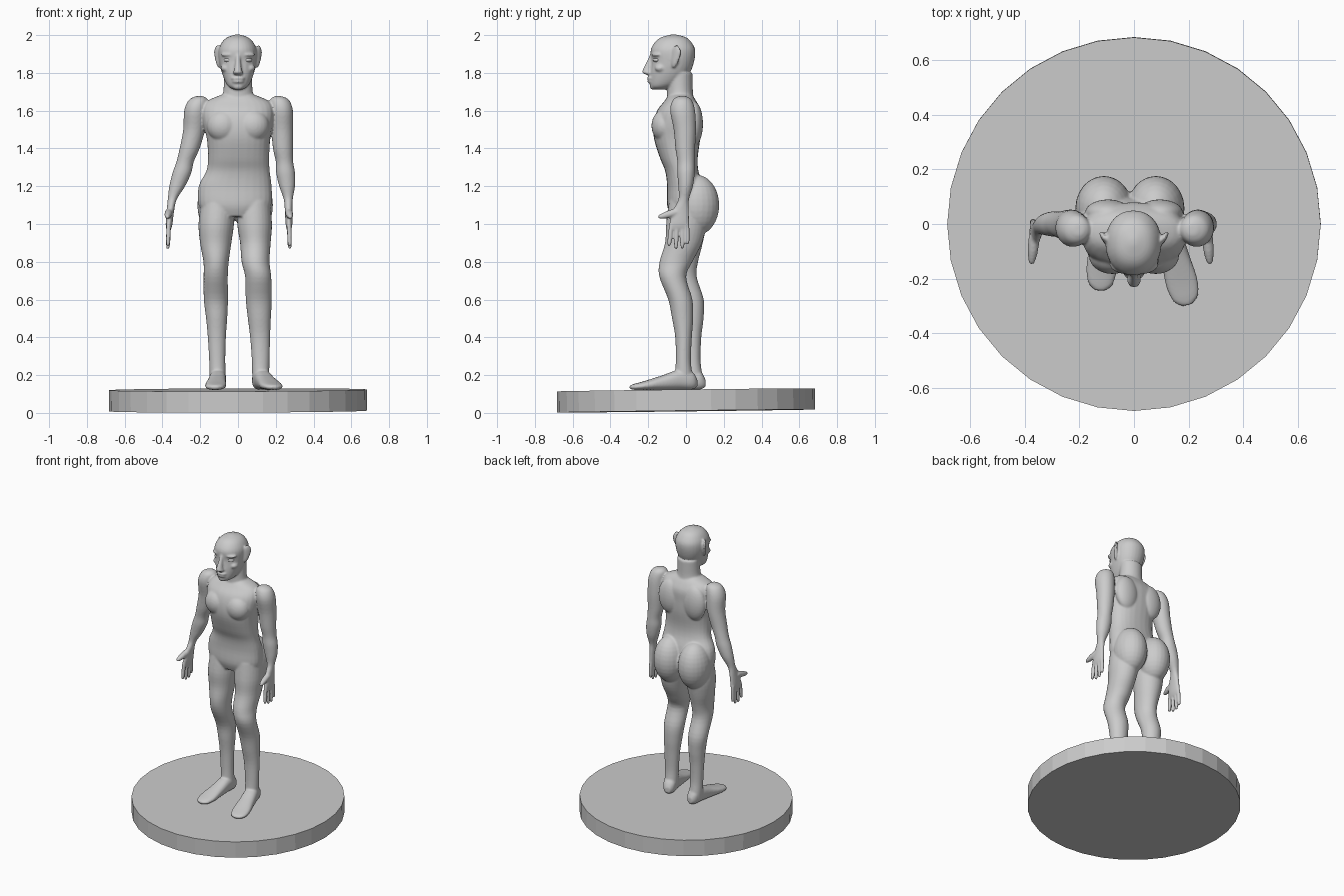
import bpy, bmesh, math
from mathutils import Vector, Matrix

bm = bmesh.new()          # all flesh volumes, fused later by a voxel remesh


def spline(rings, steps=4):
    """Catmull-Rom interpolation through ring parameters."""
    pts = [Vector(r) for r in rings]
    out = []
    for i in range(len(pts) - 1):
        a, b, c, d = pts[max(i - 1, 0)], pts[i], pts[i + 1], pts[min(i + 2, len(pts) - 1)]
        for k in range(steps):
            t = k / steps
            out.append(0.5 * (2 * b + (c - a) * t + (2 * a - 5 * b + 4 * c - d) * t * t
                              + (3 * b - a - 3 * c + d) * t ** 3))
    return out + [pts[-1]]


def loft(rings, mat=Matrix(), power=2.0, n=28):
    """Closed tube through rings (cx, cy, z, rx, ry); power > 2 squares the section."""
    loops = []
    for cx, cy, z, rx, ry in spline(rings):
        loop = []
        for i in range(n):
            c, s = math.cos(2 * math.pi * i / n), math.sin(2 * math.pi * i / n)
            x = math.copysign(abs(c) ** (2 / power), c) * max(rx, .003)
            y = math.copysign(abs(s) ** (2 / power), s) * max(ry, .003)
            loop.append(bm.verts.new(mat @ Vector((cx + x, cy + y, z))))
        loops.append(loop)
    for a, b in zip(loops, loops[1:]):
        for i in range(n):
            j = (i + 1) % n
            bm.faces.new((a[i], a[j], b[j], b[i]))
    bm.faces.new(loops[0][::-1])
    bm.faces.new(loops[-1])


def ball(center, radii, rz=0.0):
    mat = Matrix.Translation(center) @ Matrix.Rotation(rz, 4, 'Z') @ Matrix.Diagonal((*radii, 1))
    bmesh.ops.create_uvsphere(bm, u_segments=24, v_segments=16, radius=1, matrix=mat)


def finger(p, q, r0, r1):
    p, q = Vector(p), Vector(q)
    d = q - p
    L = d.length
    mat = Matrix.Translation(p) @ d.to_track_quat('Z', 'Y').to_matrix().to_4x4()
    loft([(0, 0, 0, r0, r0), (0, 0, L * .5, r0, r0), (0, 0, L * .9, r1, r1),
          (0, 0, L, r1 * .4, r1 * .4)], mat, n=12)


# torso
loft([(-.016, 0, 1.04, .15, .08), (-.016, 0, 1.10, .193, .10), (-.015, -.005, 1.20, .193, .095),
      (0, -.022, 1.28, .168, .088), (.003, -.038, 1.35, .162, .10), (.003, -.047, 1.45, .168, .122),
      (0, -.047, 1.53, .185, .125), (0, -.038, 1.60, .19, .115), (0, -.03, 1.65, .165, .085),
      (0, -.03, 1.685, .085, .06)], power=2.3)
for s in (-1, 1):
    ball((s * .08, -.115, 1.52), (.085, .068, .085))             # chest muscle
    ball((s * .095, .04, 1.53), (.085, .05, .12))                # shoulder blade
    ball((s * .095 - .015, .056, 1.10), (.105, .12, .16))        # buttock

# neck and head
loft([(0, -.03, 1.60, .11, .07), (0, -.03, 1.66, .09, .07), (0, -.032, 1.71, .077, .068),
      (0, -.03, 1.80, .075, .065)])
loft([(0, -.135, 1.712, .025, .035), (0, -.13, 1.725, .048, .058), (0, -.11, 1.75, .066, .082),
      (0, -.085, 1.80, .085, .105), (-.002, -.07, 1.86, .099, .113), (-.002, -.069, 1.92, .101, .118),
      (-.002, -.068, 1.962, .083, .097), (-.002, -.066, 1.988, .055, .066),
      (-.002, -.065, 2.003, .012, .014)], power=2.15)

# face: nose, lips, chin, brows, ears
loft([(0, -.178, 1.90, .012, .012), (0, -.19, 1.86, .014, .018), (0, -.203, 1.815, .021, .027),
      (0, -.203, 1.80, .027, .028), (0, -.19, 1.788, .018, .014)], n=16)
ball((0, -.185, 1.772), (.038, .022, .009))
ball((0, -.183, 1.754), (.034, .022, .009))
ball((0, -.172, 1.728), (.03, .02, .018))
for s in (-1, 1):
    ball((s * .052, -.158, 1.896), (.04, .022, .011), -s * -.35)
    ball((s * .066, -.135, 1.825), (.025, .03, .02))
    ear = Matrix.Translation((s * .106, -.055, 0)) @ Matrix.Rotation(-s * .6, 4, 'Z')
    loft([(0, -.012, 1.828, .006, .008), (0, -.008, 1.85, .011, .02), (0, 0, 1.89, .011, .03),
          (0, .004, 1.92, .010, .028), (0, .006, 1.945, .006, .01)], ear, n=16)

# arms and hands: shared profile (y, z, rx, ry), separate x path for each pose
arm = [(-.02, 1.677, .018, .02), (-.02, 1.657, .05, .05), (-.018, 1.60, .061, .066),
       (-.006, 1.50, .058, .059), (-.004, 1.40, .053, .052), (0, 1.33, .046, .046),
       (0, 1.27, .05, .046), (-.002, 1.20, .042, .039), (-.012, 1.13, .024, .028),
       (-.028, 1.07, .020, .044), (-.036, 1.00, .018, .053), (-.036, .97, .012, .046)]
right_x = [.213, .22, .23, .234, .238, .246, .252, .26, .266, .268, .27, .27]
left_x = [-.203, -.21, -.224, -.232, -.256, -.28, -.297, -.322, -.348, -.358, -.365, -.367]
for xs in (right_x, left_x):
    loft([(x, *r) for x, r in zip(xs, arm)])
    s, hx = math.copysign(1, xs[0]), xs[-1]
    for y0, y1, z1 in ((-.077, -.09, .882), (-.049, -.053, .866), (-.02, -.02, .868), (.005, .008, .89)):
        finger((hx, y0, 1.0), (hx + s * .004, y1, z1), .0125, .0105)
    finger((hx - s * .002, -.045, 1.065), (hx + s * .008, -.148, 1.035), .02, .012)

# legs
right_leg = [(.085, .0, 1.12, .085, .09), (.088, 0, 1.0, .092, .105), (.092, -.013, .90, .081, .098),
             (.093, -.053, .80, .074, .087), (.107, -.07, .72, .069, .071), (.11, -.03, .60, .069, .064),
             (.113, -.018, .50, .061, .056), (.117, -.013, .40, .053, .044),
             (.12, -.014, .28, .047, .040), (.12, -.012, .20, .045, .046), (.12, -.01, .15, .04, .045)]
left_leg = [(-.105, 0, 1.12, .09, .09), (-.115, 0, 1.0, .094, .105), (-.118, -.006, .90, .083, .095),
            (-.116, -.022, .80, .067, .086), (-.118, -.017, .72, .064, .074), (-.117, .03, .60, .064, .064),
            (-.113, .037, .50, .056, .056), (-.112, .037, .40, .048, .044),
            (-.11, .037, .28, .043, .040), (-.108, .04, .20, .043, .046), (-.108, .04, .15, .04, .045)]
loft(right_leg)
loft(left_leg)

# feet: lofted from heel to toe, turned outwards
foot = [(0, .035, 0, .018, .02), (0, .05, .03, .040, .048), (0, .054, .10, .046, .052),
        (0, .038, .19, .052, .038), (0, .024, .28, .059, .024), (0, .016, .34, .047, .016),
        (0, .014, .366, .018, .009)]
for x, y, turn, scale in ((.105, .058, .25, 1.0), (-.10, .103, -.07, .95)):
    f = Vector((math.sin(turn), -math.cos(turn), 0))
    side = Vector((0, 0, 1)).cross(f)
    mat = Matrix(((side.x, 0, f.x, x), (side.y, 0, f.y, y), (0, 1, 0, .122), (0, 0, 0, 1)))
    loft(foot, mat @ Matrix.Diagonal((scale, 1, scale, 1)), power=2.4)

# fuse into one smooth body
bmesh.ops.recalc_face_normals(bm, faces=bm.faces[:])
mesh = bpy.data.meshes.new("body")
bm.to_mesh(mesh)
bm.free()
body = bpy.data.objects.new("body", mesh)
bpy.context.collection.objects.link(body)
remesh = body.modifiers.new("fuse", 'REMESH')
remesh.mode = 'VOXEL'
remesh.voxel_size = .006
remesh.use_smooth_shade = True
soft = body.modifiers.new("soften", 'SMOOTH')
soft.factor = .5
soft.iterations = 6

# eyes
for s, name in ((-1, "left_eye"), (1, "right_eye")):
    bpy.ops.mesh.primitive_uv_sphere_add(segments=20, ring_count=12, radius=1,
                                         location=(s * .052, -.157, 1.868))
    eye = bpy.context.object
    eye.name = name
    eye.scale = (.024, .016, .012)
    eye.rotation_euler.z = s * .4
    bpy.ops.object.shade_smooth()

# round base, very slightly tilted
bpy.ops.mesh.primitive_cylinder_add(vertices=32, radius=.683, depth=.112, location=(0, 0, .066),
                                    rotation=(.012, -.003, 0))
bpy.context.object.name = "base"
